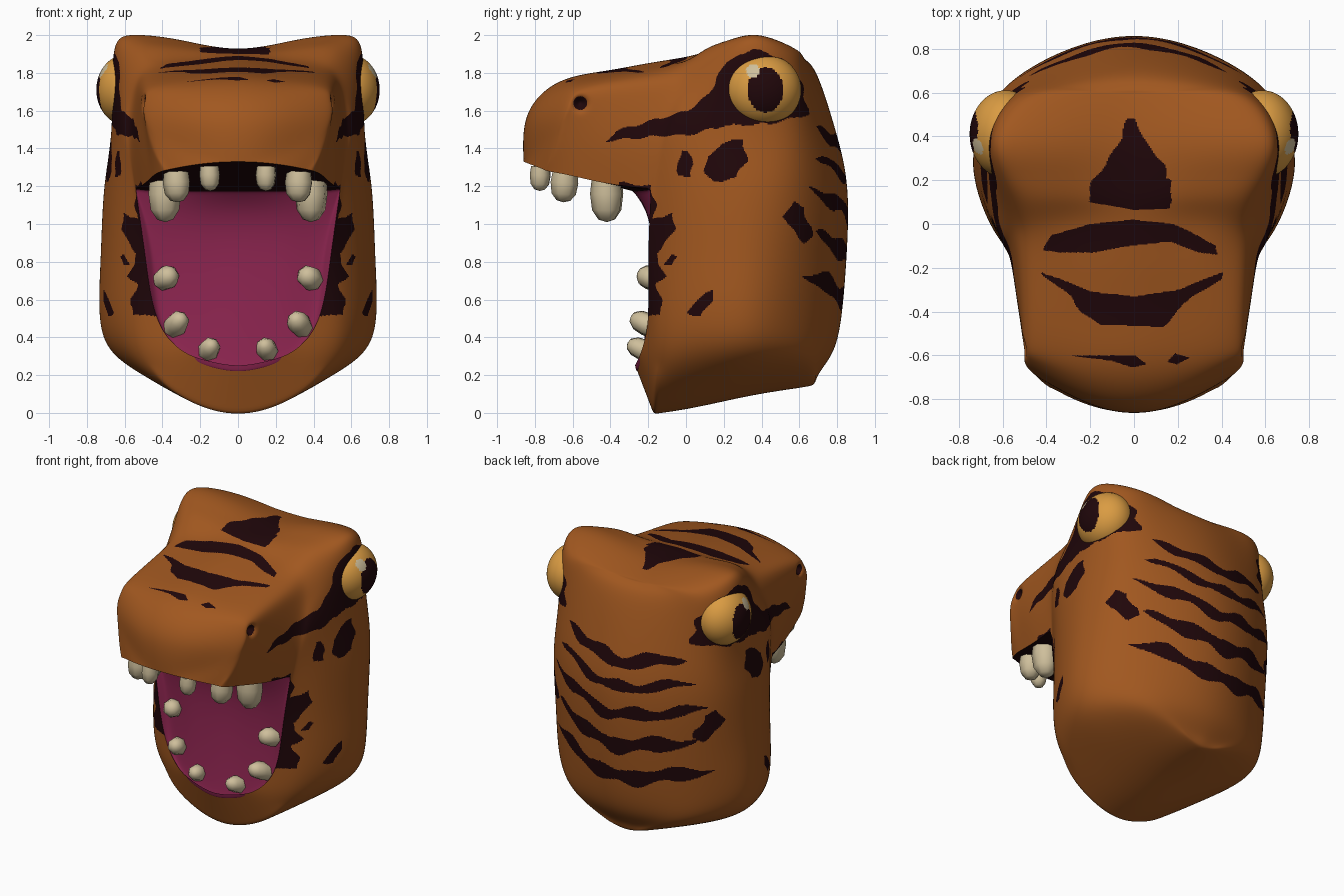
import bpy, bmesh, math
from mathutils import Vector

if "Cube" in bpy.data.objects:
    bpy.data.objects.remove(bpy.data.objects["Cube"])

def material(name, rgb):
    m = bpy.data.materials.new(name)
    m.diffuse_color = (*rgb, 1)
    m.use_nodes = True
    m.node_tree.nodes["Principled BSDF"].inputs["Base Color"].default_value = m.diffuse_color
    return m

SKIN = material("orange brown skin", (0.355, 0.096, 0.014))
DARK = material("dark brown markings", (0.014, 0.002, 0.003))
PINK = material("mouth pink", (0.26, 0.018, 0.078))
AMBER = material("amber eye", (0.70, 0.33, 0.055))
BONE = material("bone", (0.62, 0.52, 0.33))

def finish(obj, angle):
    bpy.ops.object.select_all(action='DESELECT')
    obj.select_set(True)
    bpy.context.view_layer.objects.active = obj
    bpy.ops.object.shade_smooth_by_angle(angle=math.radians(angle))

def new_object(name, bm, mats):
    bmesh.ops.recalc_face_normals(bm, faces=bm.faces[:])
    me = bpy.data.meshes.new(name)
    bm.to_mesh(me)
    bm.free()
    for m in mats:
        me.materials.append(m)
    obj = bpy.data.objects.new(name, me)
    bpy.context.collection.objects.link(obj)
    return obj

# ---- half rings of the head, from bottom centre to top centre ----
RISE = (0, 0, 0, 0, 0, 0, .4, .8, 1, 1, 1)

def snout_ring(yb, yt, bulge, w, zc, zlip, zbrow, x6, x7, wtop, ztop):
    xs = [0, .25 * w, .5 * w, .75 * w, .92 * w, w, x6, x7, wtop, .5 * wtop, 0]
    zs = [zc + (zlip - zc) * (x / w) ** 2 for x in xs[:5]]
    zs += [zlip + (zbrow - zlip) * t for t in (0, .4, .8)] + [zbrow, .35 * zbrow + .65 * ztop, ztop]
    return [Vector((x, yb + (yt - yb) * r + bulge * min(1, x / x7) ** 2, z)) for x, z, r in zip(xs, zs, RISE)]

def body_ring(yl, yt, bow, w, wm, zb, w5, x6, x7, z7, x8, z8, zt):
    xs = [0, .45 * w, .85 * w, w, wm, w5, x6, x7, x8, .55 * x8, 0]
    zs = [zb, zb + .065, .25 + .4 * zb, .48, .83, 1.2, 1.5, z7, z8, .78 * z8 + .22 * zt, zt]
    return [Vector((x, yl + (yt - yl) * r + (bow * (1 - (x / w) ** 2) if j < 4 else 0), z))
            for j, (x, z, r) in enumerate(zip(xs, zs, RISE))]

snout = [snout_ring(*p) for p in (
    (-.86, -.85, .17, .40, 1.33, 1.28, 1.53, .44, .46, .43, 1.55),
    (-.76, -.75, .14, .435, 1.30, 1.265, 1.67, .475, .495, .46, 1.70),
    (-.60, -.60, .05, .46, 1.26, 1.245, 1.725, .49, .505, .46, 1.78),
    (-.42, -.40, .03, .50, 1.21, 1.21, 1.765, .53, .52, .46, 1.815),
    (-.28, -.20, .09, .54, 1.17, 1.18, 1.80, .565, .54, .47, 1.853))]
body = [body_ring(*p) for p in (
    (-.14, 0, -.03, .55, .55, 0, .56, .605, .57, 1.67, .48, 1.85, 1.89),
    (0, .11, 0, .65, .65, .02, .645, .64, .60, 1.74, .51, 1.92, 1.912),
    (.2, .23, 0, .72, .715, .06, .70, .66, .635, 1.84, .55, 1.965, 1.922),
    (.4, .39, 0, .705, .71, .10, .70, .66, .66, 1.91, .56, 1.995, 1.92),
    (.61, .58, .05, .54, .58, .14, .605, .58, .55, 1.78, .49, 1.92, 1.89))]
corner = snout[-1][5]
lip = [Vector(p) for p in ((0, -.27, .25), (.17, -.255, .28), (.30, -.235, .335),
                           (.43, -.20, .50), (.49, -.20, .83))] + [corner]
recess = [Vector((p.x * .94, p.y + .03, p.z + .035)) for p in lip[:5]] + [corner]
throat = [Vector(p) for p in ((0, -.175, .9), (.13, -.175, .9), (.26, -.175, .9),
                              (.38, -.17, .92), (.475, -.175, 1.02))] + [corner]

bm = bmesh.new()
cache = {}

def vert(p, s):
    key = (round(s * p.x, 4), round(p.y, 4), round(p.z, 4))
    if key not in cache:
        cache[key] = bm.verts.new(key)
    return cache[key]

def add(points, mat):
    for s in (1, -1):
        vs = list(dict.fromkeys(vert(p, s) for p in points))
        if len(vs) > 2:
            bm.faces.new(vs).material_index = mat

def band(a, b, j0, j1, mat=0):
    for j in range(j0, j1):
        add([a[j], a[j + 1], b[j + 1], b[j]], mat)

# snout with dark palate, and its front
for a, b in zip(snout, snout[1:]):
    band(a, b, 0, 5, 1)
    band(a, b, 5, 10)
tip = snout[0]
for k in range(5):
    add([tip[k], tip[k + 1], tip[9 - k], tip[10 - k]], 0)
# mouth lining and jaw lip
for a, b in ((snout[-1], throat), (throat, recess), (recess, lip)):
    band(a, b, 0, 5, 2)
band(lip, body[0], 0, 5)
# cheeks, skull and jaw
band(snout[-1], body[0], 5, 10)
for a, b in zip(body, body[1:]):
    band(a, b, 0, 10)
# rounded back of the head
rear = body[-1]
back_y = (.66, .70, .77, .82, .85, .855, .79, .70, .64, .61, .58)
drop = (0, 0, 0, 0, 0, 0, 0, 0, .06, .03, 0)
cols = [[Vector((f * p.x, p.y + (y - p.y) * (1 - f * f), p.z - d * (1 - f * f)))
         for p, y, d in zip(rear, back_y, drop)] for f in (1, .55, 0)]
band(cols[0], cols[1], 0, 10)
band(cols[1], cols[2], 0, 10)

# creased lip lines
crease = bm.edges.layers.float.new("crease_edge")
for row, amount in ((tip[:6], 1), ([r[5] for r in snout], 1), (snout[-1][:6], .8),
                    (lip, 1), (body[0][:3], .6)):
    for a, b in zip(row, row[1:]):
        for s in (1, -1):
            e = bm.edges.get((vert(a, s), vert(b, s)))
            if e:
                e[crease] = amount
head = new_object("head", bm, [SKIN, DARK, PINK])

# subdivide so the smooth surface passes through the ring points
sub = head.modifiers.new("smooth", 'SUBSURF')

def evaluated(levels):
    sub.levels = levels
    head.data.update()
    bpy.context.view_layer.update()
    return bpy.data.meshes.new_from_object(head.evaluated_get(bpy.context.evaluated_depsgraph_get()))

target = [v.co.copy() for v in head.data.vertices]
for _ in range(2):
    res = evaluated(1)
    for v, t, r in zip(head.data.vertices, target, res.vertices):
        d = t - r.co
        if d.length < .15:
            v.co += d
    bpy.data.meshes.remove(res)
fine = evaluated(4)
head.modifiers.clear()
head.data = fine
fine.name = "head"

# nostril pits
for v in fine.vertices:
    d = math.hypot(v.co.y + .56, v.co.z - 1.64)
    if abs(v.co.x) > .36 and d < .15:
        v.co.x -= math.copysign(.05 * math.exp(-(d / .032) ** 2), v.co.x)

# ---- painted markings ----
top_marks = [  # x, y
    [(-.03, .48), (.01, .48), (.04, .39), (.14, .27), (.145, .21), (.175, .2), (.16, .07), (0, .065),
     (-.15, .09), (-.21, .1), (-.19, .2), (-.13, .27), (-.06, .39)],
    [(-.41, -.12), (-.38, -.05), (-.2, 0), (0, .02), (.18, 0), (.38, -.1), (.38, -.14), (.3, -.13),
     (.17, -.08), (-.02, -.1), (-.18, -.13), (-.33, -.13)],
    [(-.43, -.22), (-.33, -.25), (-.2, -.31), (0, -.33), (.2, -.3), (.41, -.22), (.41, -.25),
     (.26, -.33), (.2, -.4), (.13, -.47), (-.16, -.46), (-.24, -.4), (-.29, -.33)],
    [(-.29, -.6), (-.15, -.6), (0, -.6), (.06, -.64), (0, -.655), (-.1, -.625)],
    [(.15, -.63), (.18, -.59), (.25, -.61), (.2, -.64)]]
side_marks = [  # y, z
    [(-.42, 1.44), (-.38, 1.49), (-.2, 1.54), (0, 1.6), (.12, 1.68), (.2, 1.85), (.36, 1.93),
     (.5, 1.88), (.61, 1.76), (.65, 1.58), (.45, 1.53), (.2, 1.52), (0, 1.47), (-.1, 1.47)],
    [(.1, 1.26), (.11, 1.35), (.2, 1.43), (.3, 1.45), (.325, 1.34), (.26, 1.24), (.14, 1.225)],
    [(-.045, 1.33), (-.02, 1.385), (.01, 1.385), (.04, 1.32), (.02, 1.25), (-.04, 1.25)],
    [(.01, .53), (.05, .6), (.15, .65), (.13, .58), (.08, .51)],
    [(.52, 1.04), (.57, 1.12), (.62, 1.09), (.675, .93), (.63, .9), (.54, .99)],
    [(-.36, 1.15), (-.36, 1.22), (-.19, 1.2), (-.16, 1.1), (-.17, 1.02), (-.07, 1.06), (-.06, .97),
     (-.12, .89), (-.16, .84), (-.14, .79), (-.11, .73), (-.16, .68), (-.13, .6), (-.13, .52),
     (-.24, .5), (-.3, .8)],
    [(-.11, .79), (-.08, .84), (-.05, .82), (-.07, .78)]]

def inside(poly, u, v):
    hit = False
    for (a, b), (c, d) in zip(poly, poly[1:] + poly[:1]):
        if (b > v) != (d > v) and u < a + (v - b) * (c - a) / (d - b):
            hit = not hit
    return hit

# back stripes: centre height, reach, half thickness
stripes = ((1.40, .48, .042), (1.23, .54, .033), (1.04, .61, .04), (.82, .55, .05), (.59, .62, .05))

def marked(c, n):
    x, y, z = c
    ax = abs(x)
    if z > 1.6 and n.z > .35 and any(inside(p, x + .006 * math.sin(45 * y), y) for p in top_marks):
        return True
    if ax > .36 and y < .72:
        if math.hypot(y + .56, z - 1.64) < .036:
            return True
        if n.z < .75 and any(inside(p, y + .007 * math.sin(50 * z), z + .006 * math.sin(43 * y))
                             for p in side_marks):
            return True
    if y > .5 and n.y > .2:
        rise, cut = (.16, .05) if x > 0 else (.10, 0)
        for k, (zc, reach, t) in enumerate(stripes):
            far = reach - cut
            if ax < far:
                mid = zc + rise * (ax / .6) ** 1.2 + .014 * math.sin(17 * x + 2 * k)
                if abs(z - mid) < t * (1 - (ax / far) ** 6) * (1 + .25 * math.sin(23 * x + 3 * k)):
                    return True
    return False

# refine the faces along the edges of the markings, then colour
bm = bmesh.new()
bm.from_mesh(fine)
bm.normal_update()
painted = {f for f in bm.faces if f.material_index == 0 and marked(f.calc_center_median(), f.normal)}
border = set()
for e in bm.edges:
    pair = e.link_faces
    if len(pair) == 2 and (pair[0] in painted) != (pair[1] in painted) \
            and pair[0].material_index == pair[1].material_index == 0:
        border.update(pair)
bmesh.ops.subdivide_edges(bm, edges=list({e for f in border for e in f.edges}),
                          cuts=2, use_grid_fill=True)
bm.normal_update()
for f in bm.faces:
    if f.material_index == 0 and marked(f.calc_center_median(), f.normal):
        f.material_index = 1
bm.to_mesh(fine)
bm.free()
finish(head, 40)

# ---- eyes with painted pupil and glint ----
for side, s in (("right", 1), ("left", -1)):
    bm = bmesh.new()
    bmesh.ops.create_uvsphere(bm, u_segments=104, v_segments=72, radius=1)
    for v in bm.verts:
        v.co = Vector((s * .585 + v.co.x * .165, .41 + v.co.y * .2, 1.71 + v.co.z * .19))
    for f in bm.faces:
        c = f.calc_center_median()
        if c.x * s > .6:
            if math.hypot(c.y - .355, c.z - 1.81) < .036:
                f.material_index = 2
            elif math.hypot((c.y - .42) / .095, (c.z - 1.71) / .12) < 1:
                f.material_index = 1
    finish(new_object(side + "_eye", bm, [AMBER, DARK, BONE]), 60)

# ---- blunt teeth, mirrored ----
def teeth(name, specs):
    bm = bmesh.new()
    n = 7
    for bx, by, bz, tx, ty, tz, r in specs:
        for s in (1, -1):
            base, end = Vector((s * bx, by, bz)), Vector((s * tx, ty, tz))
            q = (end - base).to_track_quat('Z', 'Y')
            rings = []
            for t, k in ((0, .9), (.35, 1), (.72, .88), (.94, .5)):
                rings.append([bm.verts.new(base.lerp(end, t) + q @ Vector(
                    (r * k * math.cos(a), r * k * math.sin(a), 0)))
                    for a in (2 * math.pi * i / n for i in range(n))])
            point = bm.verts.new(end)
            for a, b in zip(rings, rings[1:]):
                for i in range(n):
                    bm.faces.new((a[i], a[(i + 1) % n], b[(i + 1) % n], b[i]))
            for i in range(n):
                bm.faces.new((rings[-1][i], rings[-1][(i + 1) % n], point))
            bm.faces.new(rings[0][::-1])
    finish(new_object(name, bm, [BONE]), 55)

teeth("upper_teeth", ((.39, -.42, 1.24, .385, -.42, 1.01, .088),
                      (.325, -.64, 1.275, .32, -.65, 1.115, .075),
                      (.15, -.77, 1.305, .147, -.775, 1.175, .056)))
teeth("lower_teeth", ((.40, -.15, .70, .345, -.25, .74, .064),
                      (.345, -.16, .445, .295, -.29, .51, .062),
                      (.165, -.17, .31, .135, -.31, .37, .058)))
